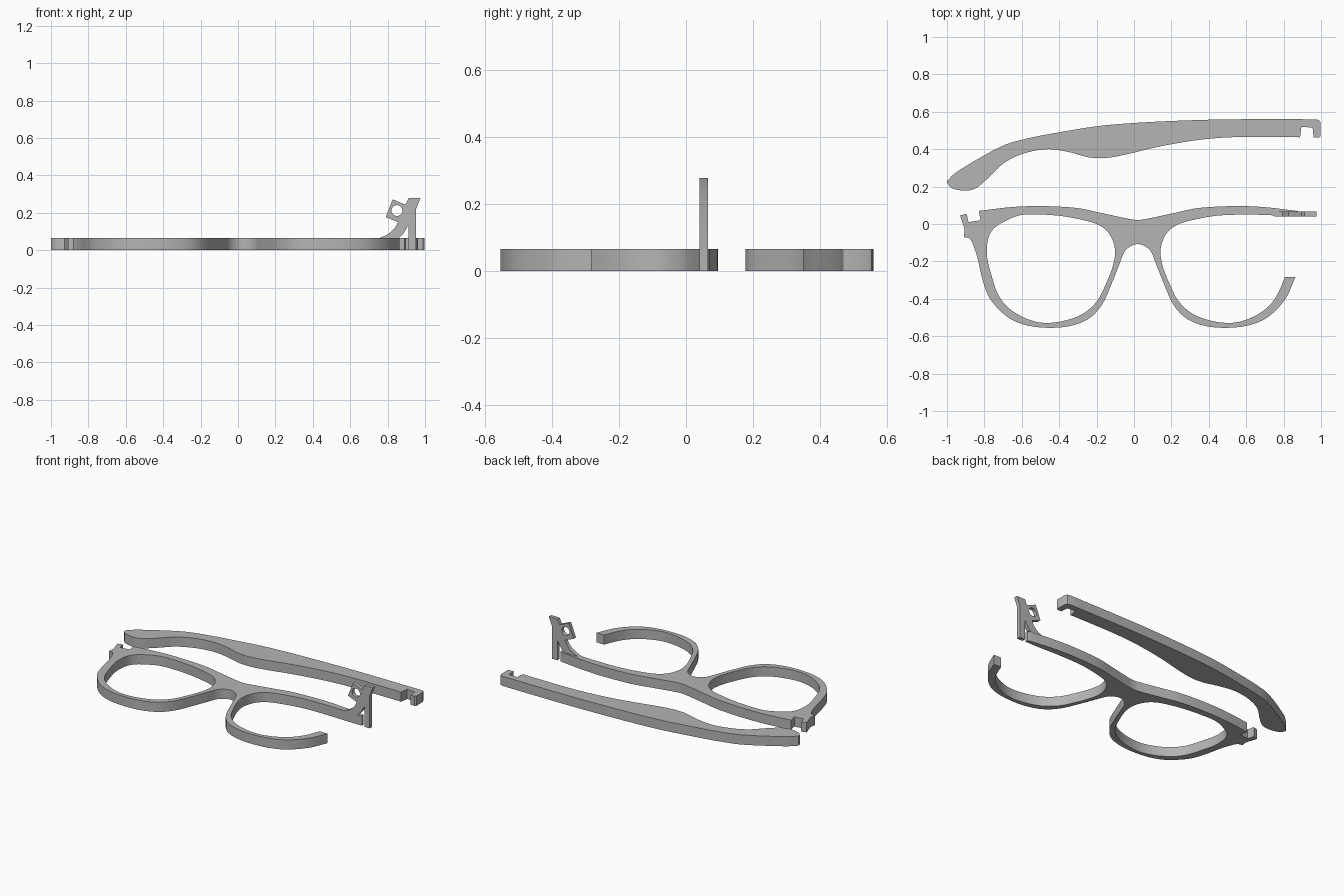
import bpy
import math
from mathutils import Vector

default_cube = bpy.data.objects.get("Cube")
if default_cube:
    bpy.data.objects.remove(default_cube, do_unlink=True)

THICKNESS = .065
BRIDGE_X = .02
STEPS = 5

# Single material
grey = bpy.data.materials.new("plain grey")
grey.use_nodes = True
grey.diffuse_color = (.46, .46, .46, 1)
grey.node_tree.nodes["Principled BSDF"].inputs["Base Color"].default_value = grey.diffuse_color


def smooth(points, closed=False):
    """Pass a flowing Catmull-Rom line through the points."""
    pts = [Vector(p) for p in points]
    if closed:
        pts = [pts[-1]] + pts + pts[:2]
    else:
        pts = [2 * pts[0] - pts[1]] + pts + [2 * pts[-1] - pts[-2]]
    line = []
    for a, b, c, d in zip(pts, pts[1:], pts[2:], pts[3:]):
        for step in range(STEPS):
            t = step / STEPS
            line.append(b + t * (c - a) / 2
                        + t * t * (a - 2.5 * b + 2 * c - d / 2)
                        + t ** 3 * (3 * (b - c) + d - a) / 2)
    if not closed:
        line.append(pts[-2])
    return line


def on_side(points, side):
    """Place half-frame points to one side of the bridge."""
    return [(BRIDGE_X + side * x, y) for x, y in points]


def extrude_outline(name, outlines, depth):
    """Fill outlines (later ones become holes) and give them depth."""
    curve = bpy.data.curves.new(name, "CURVE")
    curve.dimensions = "2D"
    curve.fill_mode = "BOTH"
    curve.extrude = depth / 2
    for outline in outlines:
        spline = curve.splines.new("POLY")
        spline.points.add(len(outline) - 1)
        for point, (x, y) in zip(spline.points, outline):
            point.co = (x, y, 0, 1)
        spline.use_cyclic_u = True
    obj = bpy.data.objects.new(name, curve)
    bpy.context.collection.objects.link(obj)
    bpy.ops.object.select_all(action="DESELECT")
    obj.select_set(True)
    bpy.context.view_layer.objects.active = obj
    bpy.ops.object.convert(target="MESH")
    obj = bpy.context.object
    bpy.ops.object.mode_set(mode="EDIT")
    bpy.ops.mesh.select_all(action="SELECT")
    bpy.ops.mesh.remove_doubles(threshold=.0005)
    bpy.ops.mesh.normals_make_consistent(inside=False)
    bpy.ops.object.mode_set(mode="OBJECT")
    bpy.ops.object.shade_smooth_by_angle(angle=math.radians(30))
    obj.data.materials.clear()
    obj.data.materials.append(grey)
    return obj


# Half-frame profiles, measured from the bridge outwards
brow = [(0, .022), (.06, .03), (.2, .06), (.33, .086), (.52, .096), (.68, .09), (.85, .07)]
rim = [(0, -.107), (.065, -.14), (.1, -.22), (.14, -.32), (.19, -.43), (.26, -.505),
       (.36, -.545), (.48, -.555), (.6, -.54), (.7, -.495), (.79, -.4)]
lens = [(.61, .05), (.44, .046), (.31, .025), (.21, -.005), (.15, -.056), (.122, -.136),
        (.132, -.22), (.17, -.32), (.22, -.415), (.3, -.484), (.41, -.521), (.52, -.527),
        (.62, -.495), (.7, -.44), (.75, -.37)]
lens_corner = [(.78, -.28), (.805, -.18), (.802, -.09), (.775, -.03), (.71, .015)]

# Front frame: closed rim with hinge hook on one side, open rim on the other
hook = [(-.93, .045), (-.895, .055), (-.885, .01), (-.82, .02)]
brow_line = smooth(on_side(brow[:0:-1], -1) + on_side(brow, 1))
bar_end = [(.89, .064), (.89, .045)]
open_lens = smooth([(.78, .045)] + on_side(lens + [(.787, -.283)], 1))
rim_line = smooth(on_side([(.843, -.283)] + rim[::-1], 1)
                  + on_side(rim[1:] + [(.83, -.297), (.857, -.18), (.884, -.1)], -1))
hook_base = [(-.88, -.075), (-.91, -.07), (-.905, -.03)]
frame = extrude_outline(
    "front_frame",
    [hook + brow_line + bar_end + open_lens + rim_line + hook_base,
     smooth(on_side(lens + lens_corner, -1), closed=True)],
    THICKNESS)
frame.location.z = THICKNESS / 2

# Temple arm: long curved top, notched hinge end, wavy underside with round tip
arm_top = smooth([(-1, .23), (-.93, .29), (-.72, .41), (-.58, .455), (-.4, .49),
                  (-.18, .525), (.08, .545), (.35, .556), (.56, .56), (.97, .56)])
arm_notch = [(.99, .555), (.998, .54), (.998, .47), (.99, .463), (.96, .463),
             (.955, .515), (.895, .52), (.888, .463)]
arm_under = smooth([(.87, .465), (.56, .465), (.35, .45), (.14, .415), (-.02, .377),
                    (-.13, .355), (-.2, .352), (-.26, .36), (-.35, .385), (-.46, .4),
                    (-.58, .38), (-.69, .33), (-.77, .255), (-.84, .195),
                    (-.9, .178), (-.97, .19), (-.997, .215)])
arm = extrude_outline("temple_arm", [arm_top + arm_notch + arm_under], THICKNESS)
arm.location.z = THICKNESS / 2

# Upright hinge plate: curved foot, tilted pierced lug, forked leg
foot = smooth([(.75, .062), (.8, .085), (.835, .115), (.855, .15)])
lug = [(.79, .177), (.827, .272), (.895, .243)]
leg = [(.912, .278), (.975, .278), (.952, .22), (.952, 0), (.912, 0), (.912, .135)]
brace = smooth([(.908, .13), (.885, .09), (.855, .062)])
pin_hole = [(.85 + .029 * math.cos(a), .212 + .029 * math.sin(a))
            for a in (math.tau * i / 24 for i in range(24))]
plate = extrude_outline("hinge_plate", [foot + lug + leg + brace, pin_hole], .025)
plate.rotation_euler.x = math.pi / 2
plate.location.y = .053
